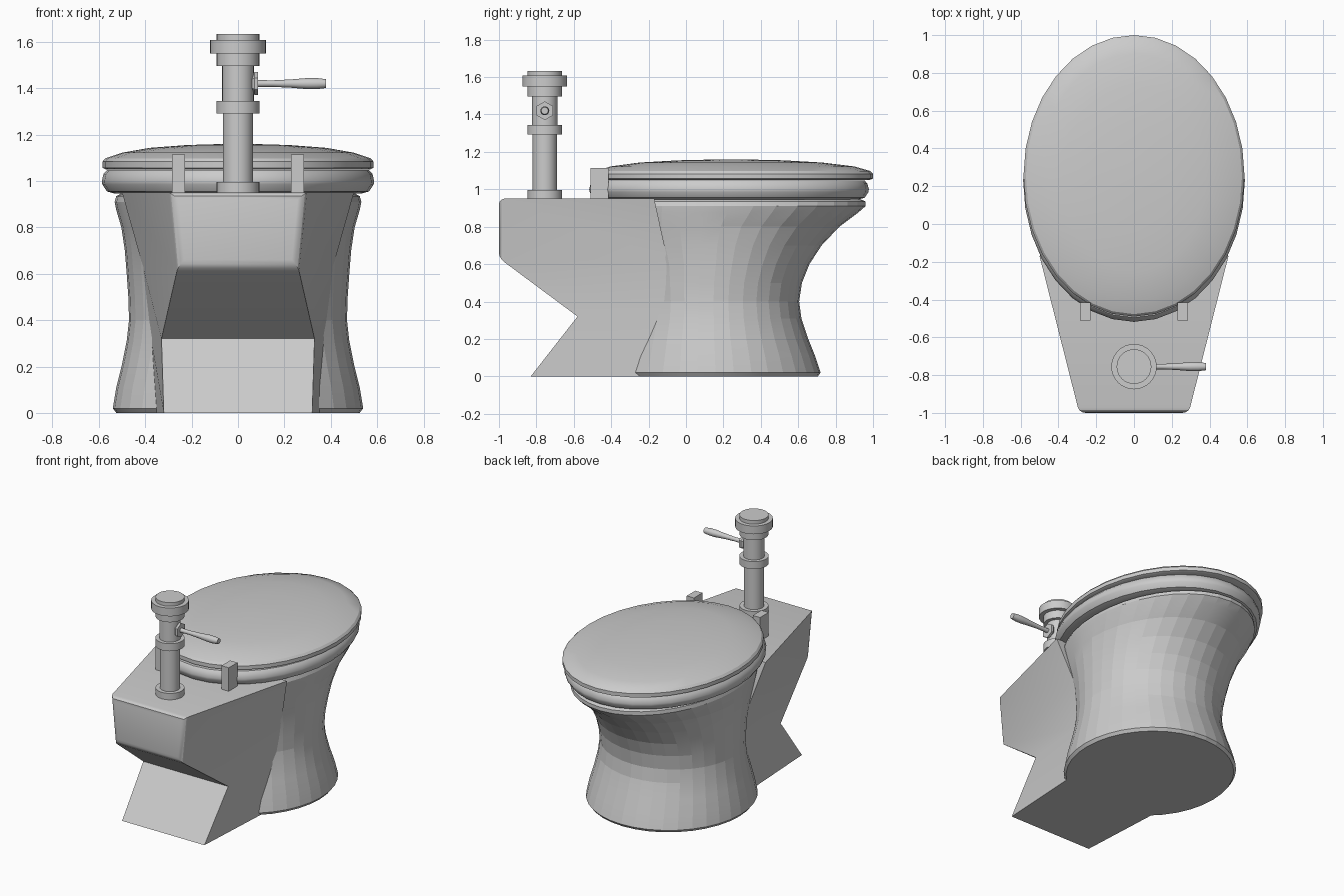
import bpy, bmesh, math
from mathutils import Vector, Matrix

if "Cube" in bpy.data.objects:
    bpy.data.objects.remove(bpy.data.objects["Cube"])


def make_object(name, bm, smooth=None):
    bmesh.ops.recalc_face_normals(bm, faces=bm.faces[:])
    mesh = bpy.data.meshes.new(name)
    bm.to_mesh(mesh)
    bm.free()
    ob = bpy.data.objects.new(name, mesh)
    bpy.context.collection.objects.link(ob)
    if smooth:
        bpy.ops.object.select_all(action='DESELECT')
        ob.select_set(True)
        bpy.context.view_layer.objects.active = ob
        bpy.ops.object.shade_smooth_by_angle(angle=math.radians(smooth))
    return ob


def loft(name, rows, n=32, smooth=None, closed=False, matrix=None):
    """Stack of ellipses: (half width, back y, front y, z)."""
    bm = bmesh.new()
    rings = []
    for a, y0, y1, z in rows:
        c, b = (y0 + y1) / 2, (y1 - y0) / 2
        rings.append([bm.verts.new((a * math.cos(t), c + b * math.sin(t), z))
                      for t in (2 * math.pi * i / n for i in range(n))])
    pairs = list(zip(rings, rings[1:]))
    if closed:
        pairs.append((rings[-1], rings[0]))
    else:
        bm.faces.new(rings[0])
        bm.faces.new(rings[-1])
    for r, s in pairs:
        for i in range(n):
            j = (i + 1) % n
            bm.faces.new((r[i], r[j], s[j], s[i]))
    if matrix:
        bm.transform(matrix)
    return make_object(name, bm, smooth)


def turned(name, profile, matrix, n=32):
    return loft(name, [(r, -r, r, z) for r, z in profile], n, 30, matrix=matrix)


def box(name, lo, hi):
    bm = bmesh.new()
    bmesh.ops.create_cube(bm, size=1)
    lo, hi = Vector(lo), Vector(hi)
    bm.transform(Matrix.Translation((lo + hi) / 2) @ Matrix.Diagonal((*(hi - lo), 1)))
    return make_object(name, bm)


# Bowl and pedestal, with the basin inside
loft("bowl", [
    (0.525, -0.39, 0.705, 0.0), (0.54, -0.405, 0.72, 0.02),
    (0.525, -0.38, 0.69, 0.11), (0.50, -0.35, 0.65, 0.21),
    (0.48, -0.32, 0.617, 0.31), (0.47, -0.31, 0.605, 0.40),
    (0.473, -0.32, 0.62, 0.50), (0.48, -0.34, 0.66, 0.60),
    (0.488, -0.39, 0.725, 0.70), (0.503, -0.45, 0.82, 0.80),
    (0.525, -0.48, 0.92, 0.875), (0.532, -0.49, 0.96, 0.91),
    (0.525, -0.48, 0.96, 0.935), (0.50, -0.46, 0.93, 0.948),
    (0.40, -0.08, 0.84, 0.948), (0.36, -0.05, 0.76, 0.80),
    (0.22, 0.0, 0.5, 0.5)], n=36, smooth=8)

# Rear body: rows of (z, back y, back x, front y, front x)
bm = bmesh.new()
rows = []
for z, yb, xb, yf, xf in [(0.95, -1.0, 0.29, -0.17, 0.50), (0.63, -1.0, 0.26, -0.10, 0.41),
                          (0.32, -0.58, 0.33, -0.10, 0.375), (0.0, -0.83, 0.32, -0.09, 0.36)]:
    rows.append([bm.verts.new(p) for p in
                 ((-xb, yb, z), (xb, yb, z), (xf, yf, z), (-xf, yf, z))])
bm.faces.new(rows[0])
bm.faces.new(rows[-1])
for r, s in zip(rows, rows[1:]):
    for i in range(4):
        j = (i + 1) % 4
        bm.faces.new((r[i], r[j], s[j], s[i]))
edges = [e for e in bm.edges if all(v.co.y < -0.95 for v in e.verts)]
bmesh.ops.bevel(bm, geom=edges, offset=0.03, segments=3, profile=0.5, affect='EDGES')
make_object("rear_body", bm, 25)

# Seat ring
loft("seat", [
    (0.53, -0.46, 0.92, 0.945), (0.565, -0.495, 0.955, 0.955),
    (0.585, -0.515, 0.975, 0.985), (0.587, -0.518, 0.978, 1.0),
    (0.58, -0.51, 0.97, 1.03), (0.565, -0.495, 0.955, 1.047),
    (0.39, -0.24, 0.80, 1.047), (0.37, -0.22, 0.78, 1.0),
    (0.39, -0.24, 0.80, 0.945)], smooth=40, closed=True)

# Domed lid
loft("lid", [
    (0.57, -0.475, 0.98, 1.05), (0.585, -0.49, 1.0, 1.057),
    (0.585, -0.49, 1.0, 1.083), (0.572, -0.477, 0.985, 1.098),
    (0.50, -0.405, 0.90, 1.122), (0.38, -0.25, 0.73, 1.143),
    (0.22, -0.04, 0.52, 1.155), (0.05, 0.18, 0.30, 1.16)], smooth=30)

# Hinges
for side, x in (("left", -0.257), ("right", 0.257)):
    box("hinge_" + side, (x - 0.028, -0.51, 0.94), (x + 0.028, -0.415, 1.115))

# Flush valve
at_valve = Matrix.Translation((0, -0.755, 0))
turned("flush_pipe", [
    (0.092, 0.945), (0.092, 0.995), (0.065, 0.995), (0.065, 1.292),
    (0.093, 1.292), (0.093, 1.345), (0.068, 1.345), (0.068, 1.495),
    (0.092, 1.495), (0.092, 1.55), (0.12, 1.55), (0.12, 1.608),
    (0.092, 1.608), (0.092, 1.633)], at_valve)

# Flush handle, turned about the x axis
sideways = Matrix.Translation((0, -0.755, 1.42)) @ Matrix.Rotation(math.pi / 2, 4, 'Y')
turned("handle_nut", [(0.005, 0.03), (0.05, 0.072), (0.05, 0.087)], sideways, 6)
turned("flush_handle", [
    (0.015, 0.08), (0.014, 0.15), (0.018, 0.23), (0.024, 0.30),
    (0.024, 0.34), (0.019, 0.38)], sideways, 16)
